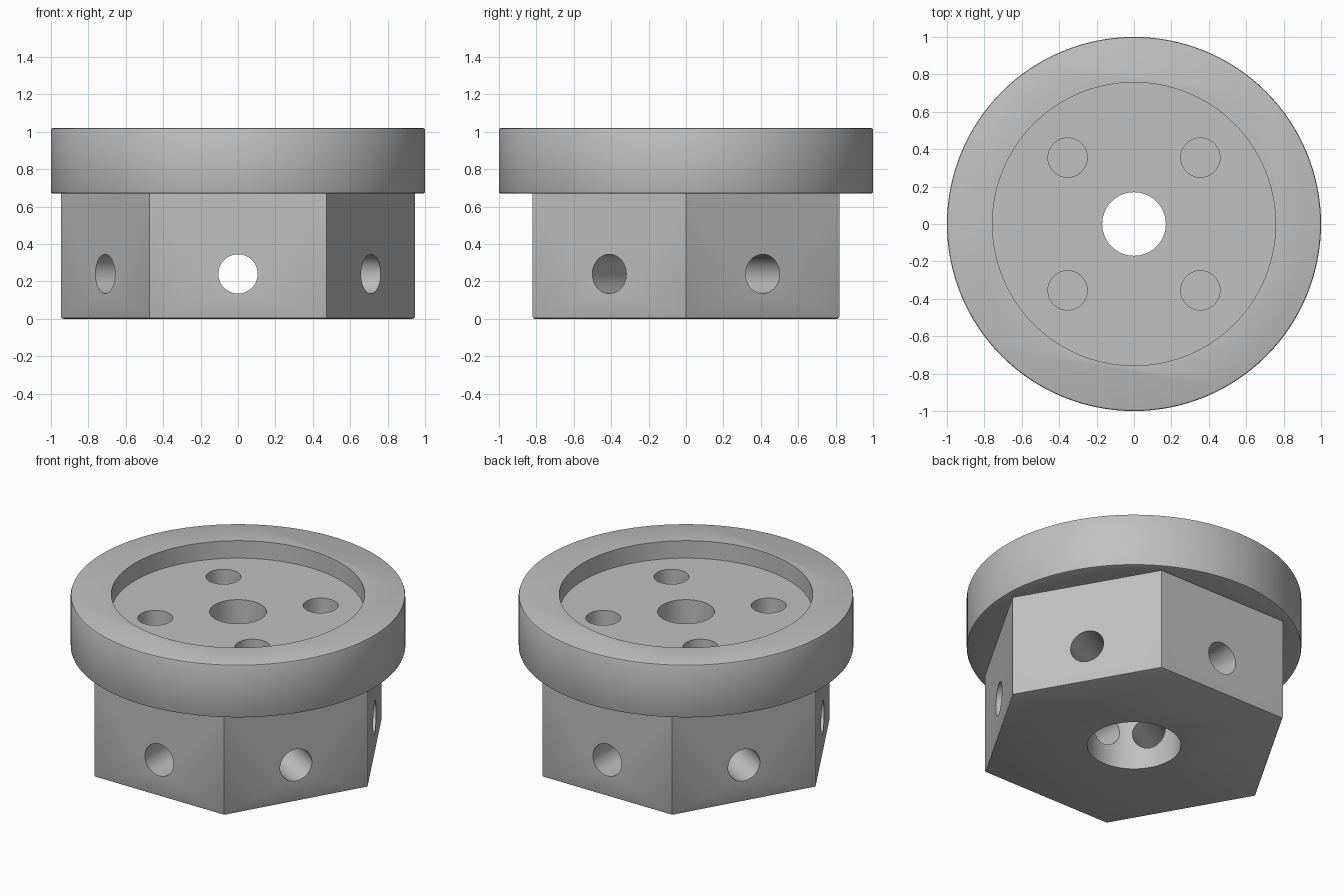
import bpy
import math
from mathutils import Matrix, Vector

cube = bpy.data.objects.get("Cube")
if cube:
    bpy.data.objects.remove(cube, do_unlink=True)

METAL = (0.53, 0.53, 0.53, 1)
TOP, FLANGE_BASE, FLOOR = 1.02, 0.67, 0.905
HEX_RADIUS = 0.82 / math.cos(math.radians(30))

metal = bpy.data.materials.new("grey metal")
metal.use_nodes = True
metal.diffuse_color = METAL
metal.node_tree.nodes["Principled BSDF"].inputs["Base Color"].default_value = METAL


def cylinder(name, radius, start, end, sides=64):
    """Cylinder running between two points."""
    start, end = Vector(start), Vector(end)
    axis = end - start
    bpy.ops.mesh.primitive_cylinder_add(vertices=sides, radius=radius, depth=axis.length)
    obj = bpy.context.object
    obj.name = name
    turn = axis.to_track_quat('Z', 'Y').to_matrix().to_4x4()
    obj.data.transform(Matrix.Translation((start + end) / 2) @ turn)
    obj.data.materials.append(metal)
    return obj


def apply_modifier(obj, mod):
    bpy.context.view_layer.objects.active = obj
    bpy.ops.object.modifier_apply(modifier=mod.name)


def combine(target, other, operation):
    mod = target.modifiers.new("combine", 'BOOLEAN')
    mod.operation = operation
    mod.solver = 'EXACT'
    mod.object = other
    apply_modifier(target, mod)
    bpy.data.objects.remove(other, do_unlink=True)


def soften(obj, width):
    mod = obj.modifiers.new("edge break", 'BEVEL')
    mod.width = width
    mod.segments = 2
    mod.limit_method = 'ANGLE'
    mod.angle_limit = math.radians(65)
    apply_modifier(obj, mod)


# Hexagonal hub, turned so that flats face front and back
hub = cylinder("flanged_hex_hub", HEX_RADIUS, (0, 0, 0), (0, 0, 0.75), sides=6)
hub.data.transform(Matrix.Rotation(math.radians(30), 4, 'Z'))
soften(hub, 0.012)

# Round flange
flange = cylinder("flange", 1, (0, 0, FLANGE_BASE), (0, 0, TOP), sides=128)
soften(flange, 0.01)
combine(hub, flange, 'UNION')

# Shallow recess in the top
combine(hub, cylinder("recess", 0.757, (0, 0, FLOOR), (0, 0, 1.2), 128), 'DIFFERENCE')

# Centre bore: narrow through hole, wider from below
combine(hub, cylinder("bore", 0.17, (0, 0, -0.1), (0, 0, 1.2)), 'DIFFERENCE')
combine(hub, cylinder("wide_bore", 0.28, (0, 0, -0.1), (0, 0, 0.55)), 'DIFFERENCE')

# Four blind bolt holes
for x in (-0.355, 0.355):
    for y in (-0.355, 0.355):
        hole = cylinder("bolt_hole", 0.105, (x, y, 0.5), (x, y, 1.2), 48)
        combine(hub, hole, 'DIFFERENCE')

# One radial hole through each flat into the bore
for i in range(6):
    a = math.radians(30 + 60 * i)
    c, s = math.cos(a), math.sin(a)
    hole = cylinder("side_hole", 0.105, (0.1 * c, 0.1 * s, 0.24), (c, s, 0.24), 48)
    combine(hub, hole, 'DIFFERENCE')

# Smooth round walls, crisp edges
bpy.ops.object.select_all(action='DESELECT')
hub.select_set(True)
bpy.context.view_layer.objects.active = hub
bpy.ops.object.shade_smooth_by_angle(angle=math.radians(30))
